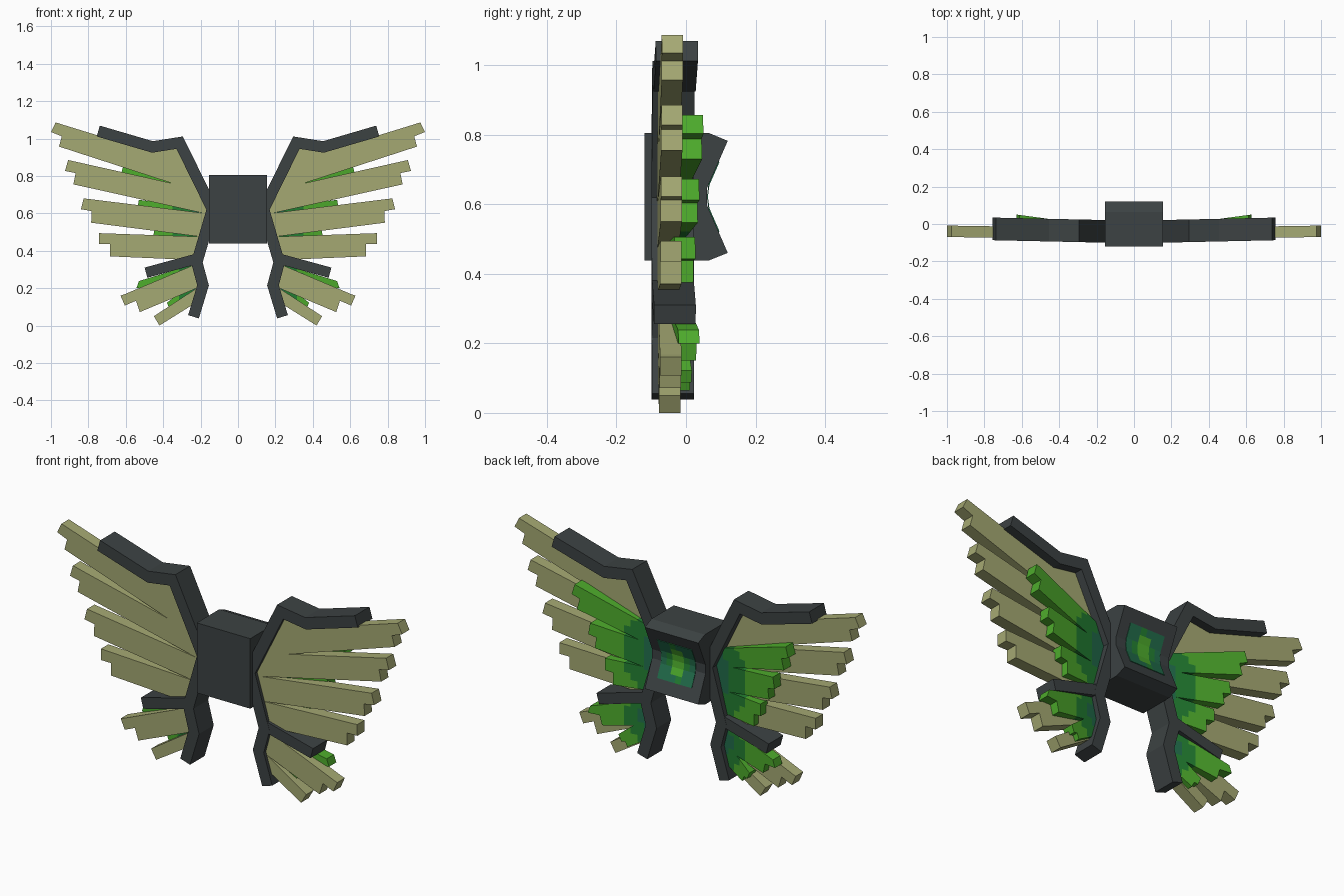
import bpy, bmesh, random
from mathutils import Vector

random.seed(4)
cube = bpy.data.objects.get("Cube")
if cube:
    bpy.data.objects.remove(cube)


def material(name, rgb):
    lin = [((c / 255 + 0.055) / 1.055) ** 2.4 for c in rgb]
    m = bpy.data.materials.new(name)
    m.use_nodes = True
    m.diffuse_color = (*lin, 1)
    m.node_tree.nodes["Principled BSDF"].inputs["Base Color"].default_value = (*lin, 1)
    return m


dark = material("charcoal", (60, 66, 67))
olive = material("olive", (165, 169, 115))
bright = material("bright green", (78, 172, 44))
mid = material("deep green", (35, 128, 50))
teal = material("teal green", (34, 110, 76))
greens = [teal, mid, bright]


def finish(name, bm, mats, mirror=True):
    bmesh.ops.recalc_face_normals(bm, faces=bm.faces)
    mesh = bpy.data.meshes.new(name)
    bm.to_mesh(mesh)
    bm.free()
    obj = bpy.data.objects.new(name, mesh)
    bpy.context.collection.objects.link(obj)
    for m in mats:
        mesh.materials.append(m)
    if mirror:
        obj.modifiers.new("both sides", 'MIRROR').use_mirror_merge = False
    return obj


def prism(outline, y0, y1, sweep):
    """Extrude an x-z outline along y, swept backwards away from the body."""
    bm = bmesh.new()
    face = bm.faces.new([bm.verts.new((x, y0, z)) for x, z in outline])
    ext = bmesh.ops.extrude_face_region(bm, geom=[face])
    for v in ext["geom"]:
        if isinstance(v, bmesh.types.BMVert):
            v.co.y = y1
    for v in bm.verts:
        v.co.y += sweep * (v.co.x - 0.15)
    return bm


def ribbon(path, width):
    """Outline of constant width around a path, with mitred corners."""
    pts = [Vector(p) for p in path]
    normals = [Vector((a.y - b.y, b.x - a.x)).normalized() for a, b in zip(pts, pts[1:])]
    left, right = [], []
    for p, n0, n1 in zip(pts, normals[:1] + normals, normals + normals[-1:]):
        n = (n0 + n1).normalized()
        off = n * (width / 2 / n.dot(n0))
        left.append(p + off)
        right.append(p - off)
    return left + right[::-1]


# Body: side profile with a V-shaped notch at the back
profile = [(-.12, .438), (.065, .438), (.12, .46), (.06, .598), (.06, .645),
           (.12, .782), (.065, .805), (-.12, .805)]
bm = bmesh.new()
side = bm.faces.new([bm.verts.new((-.155, y, z)) for y, z in profile])
ext = bmesh.ops.extrude_face_region(bm, geom=[side])
bmesh.ops.translate(bm, vec=(.31, 0, 0),
                    verts=[g for g in ext["geom"] if isinstance(g, bmesh.types.BMVert)])
finish("body", bm, [dark], mirror=False)

# Glowing panel lying in the notch
bm = bmesh.new()
bmesh.ops.create_grid(bm, x_segments=6, y_segments=6, size=0.1)
for f in bm.faces:
    c = f.calc_center_median()
    r = max(abs(c.x), abs(c.y) * 0.75)
    f.material_index = 2 if r < .04 else random.choice([0, 1, 1] if r < .06 else [0, 0, 1])
for v in bm.verts:
    x, h = v.co.x, v.co.y
    v.co = (-x, .063 + max(0, abs(h) - .0235) * .437, .6215 + h)
panel = finish("back_panel", bm, greens, mirror=False)
panel.modifiers.new("thickness", 'SOLIDIFY').thickness = 0.003

# Wing frame: long spar and lower branch
spar = [(.747, 1.04), (.457, .955), (.312, .978), (.137, .622),
        (.22, .338), (.187, .215), (.238, .047)]
finish("wing_frame", prism(ribbon(spar, .06), -.10, .021, .022), [dark])
branch = [(.205, .361), (.492, .283)]
finish("wing_frame_branch", prism(ribbon(branch, .056), -.0995, .0205, .022), [dark])

# Front feathers with stepped tips
upper_feathers = [
    (.14, .62), (.31, .96), (.46, .927), (.975, 1.086), (1, 1.035), (.942, 1.012), (.957, .957),
    (.35, .76), (.908, .885), (.925, .827), (.868, .815), (.88, .755),
    (.19, .602), (.825, .68), (.84, .622), (.782, .612), (.785, .55),
    (.2, .475), (.743, .494), (.743, .435), (.685, .435), (.685, .37), (.34, .355), (.21, .365)]
lower_feathers = [
    (.225, .34), (.25, .318), (.605, .168), (.628, .16), (.605, .107), (.545, .133), (.525, .072),
    (.22, .2), (.45, .05), (.42, 0), (.22, .125), (.19, .215)]
finish("upper_feathers", prism(upper_feathers, -.083, -.022, .016), [olive])
finish("lower_feathers", prism(lower_feathers, -.082, -.02, .016), [olive])

# Back feathers, shaded in pixel steps from root to tip
upper_back = [
    (.14, .62), (.19, .715), (.612, .857), (.628, .803), (.585, .787), (.6, .73),
    (.27, .64), (.53, .672), (.54, .612), (.497, .603), (.505, .547),
    (.25, .505), (.45, .505), (.452, .443), (.41, .438), (.408, .375), (.215, .385)]
lower_back = [
    (.225, .335), (.26, .32), (.53, .238), (.543, .2), (.48, .2), (.467, .15),
    (.3, .185), (.38, .122), (.365, .087), (.345, .092), (.333, .065), (.22, .13), (.19, .215)]


def back_feathers(name, outline, root, bands, cell=0.035):
    bm = prism(outline, -.074, -.014, .135)
    bmesh.ops.triangulate(bm, faces=bm.faces)
    for normal in ((1, 0, 0), (0, 0, 1)):
        for i in range(1, 28):
            bmesh.ops.bisect_plane(bm, geom=bm.verts[:] + bm.edges[:] + bm.faces[:],
                                   plane_co=[i * cell * n for n in normal], plane_no=normal)
    for f in bm.faces:
        c = f.calc_center_median()
        x, z = [(int(v / cell) + .5) * cell for v in (c.x, c.z)]
        r = ((x - root[0]) ** 2 + (z - root[1]) ** 2) ** .5
        f.material_index = sum(r > b for b in bands)
    finish(name, bm, greens)


back_feathers("upper_back_feathers", upper_back, (.13, .58), (.13, .235))
back_feathers("lower_back_feathers", lower_back, (.19, .23), (.08, .15))
